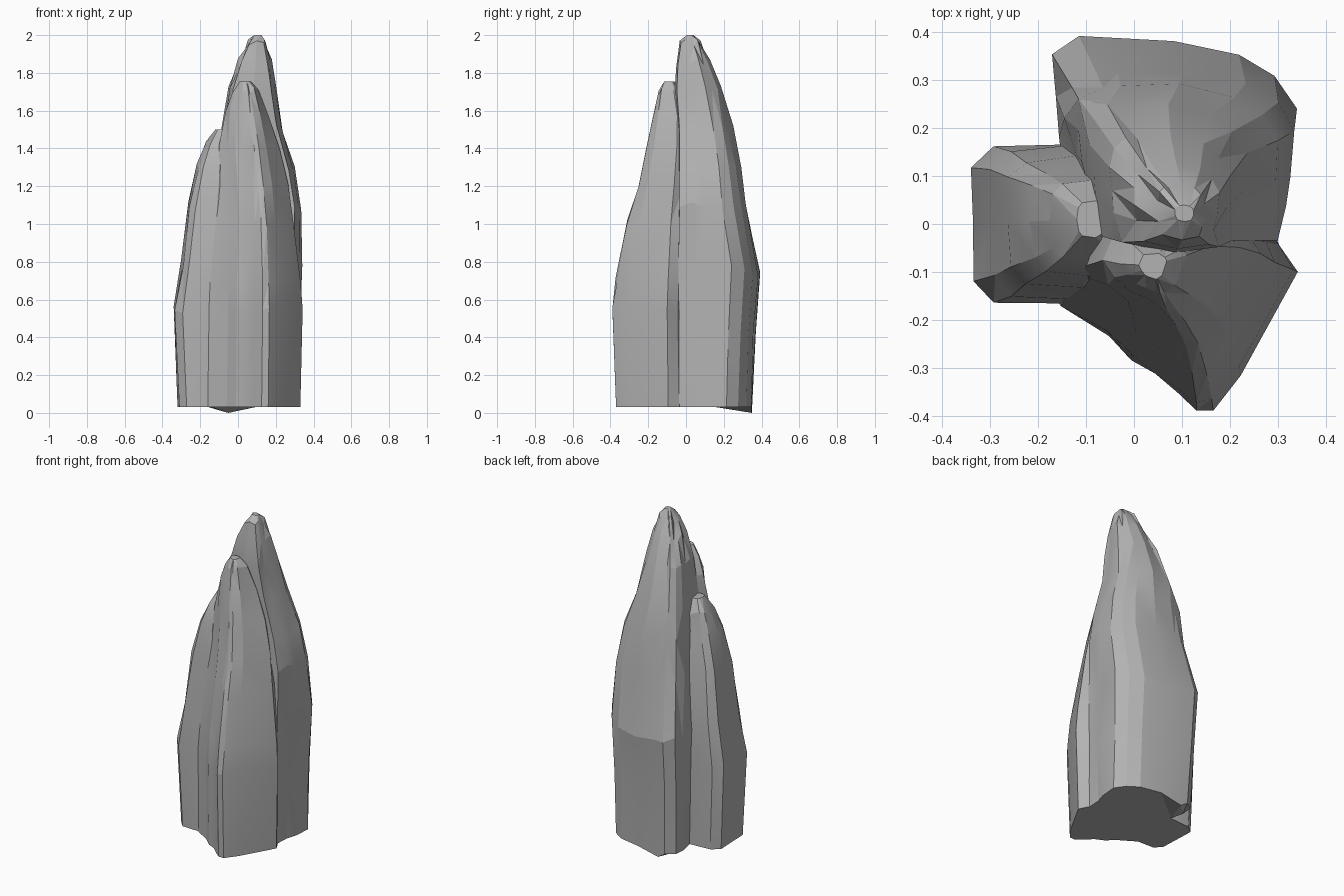
import bpy
import bmesh
import math
import random

random.seed(11)
cube = bpy.data.objects.get("Cube")
if cube:
    bpy.data.objects.remove(cube, do_unlink=True)

# Single grey stone material
stone = bpy.data.materials.new("grey stone")
stone.use_nodes = True
GREY = (0.45, 0.45, 0.45, 1)
stone.diffuse_color = GREY
stone.node_tree.nodes["Principled BSDF"].inputs["Base Color"].default_value = GREY


def spire(name, outline, levels):
    """Loft a rock outline through levels of (z, x min, x max, y min, y max)."""
    xs, ys = zip(*outline)
    unit = [((x - min(xs)) / (max(xs) - min(xs)) * 2 - 1,
             (y - min(ys)) / (max(ys) - min(ys)) * 2 - 1) for x, y in outline]
    bm = bmesh.new()
    rings = []
    top = levels[-1][0]
    for i, (z, x0, x1, y0, y1) in enumerate(levels):
        ring = []
        inner = 0 < i < len(levels) - 1
        for u, v in unit:
            # The outline grows rounder towards the peak
            r = math.hypot(u, v)
            t = 0.7 * (z / top) ** 4
            u, v = u + (u / r - u) * t, v + (v / r - v) * t
            chip = random.uniform(0.955, 1.01) if inner else 1
            x = (x0 + x1) / 2 + u * chip * (x1 - x0) / 2
            y = (y0 + y1) / 2 + v * chip * (y1 - y0) / 2
            dz = random.uniform(-0.03, 0.03) if inner else 0
            # The underside dips at one point of the back edge
            if i == 0 and y > 0.3 and -0.09 < x < 0:
                dz = -z
            ring.append(bm.verts.new((x, y, z + dz)))
        rings.append(ring)
    n = len(unit)
    for low, high in zip(rings, rings[1:]):
        for j in range(n):
            k = (j + 1) % n
            bm.faces.new((low[j], low[k], high[k], high[j]))
    bm.faces.new(rings[0][::-1])
    bm.faces.new(rings[-1])
    bmesh.ops.triangulate(bm, faces=bm.faces[:])
    bmesh.ops.recalc_face_normals(bm, faces=bm.faces[:])
    mesh = bpy.data.meshes.new(name)
    bm.to_mesh(mesh)
    bm.free()
    mesh.materials.append(stone)
    obj = bpy.data.objects.new(name, mesh)
    bpy.context.collection.objects.link(obj)
    bpy.ops.object.select_all(action='DESELECT')
    obj.select_set(True)
    bpy.context.view_layer.objects.active = obj
    bpy.ops.object.shade_smooth_by_angle(angle=math.radians(12))


# Tall main spire at the back
spire("main_spire",
      [(.31, -.05), (.315, .05), (.335, .12), (.345, .24), (.3, .31), (.23, .36),
       (.09, .39), (-.06, .393), (-.11, .395), (-.165, .355), (-.17, .27),
       (-.15, .18), (-.14, .1), (-.13, -.03), (.1, -.05)],
      [(.03, -.155, .33, -.04, .35), (.4, -.17, .335, -.04, .368),
       (.75, -.175, .338, -.045, .393), (1.1, -.145, .345, -.045, .325),
       (1.3, -.125, .31, -.045, .295), (1.5, -.1, .24, -.05, .255),
       (1.7, -.055, .205, -.06, .19), (1.85, -.005, .18, -.055, .13),
       (1.95, .045, .15, -.035, .085), (2, .085, .125, .005, .04)])

# Wedge-shaped spire at the front
spire("front_spire",
      [(.34, -.1), (.31, -.04), (.2, .02), (-.1, .02), (-.15, -.17),
       (-.05, -.235), (0, -.285), (.05, -.31), (.1, -.36), (.135, -.39),
       (.17, -.39), (.225, -.315)],
      [(.03, -.16, .33, -.37, .02), (.55, -.16, .34, -.392, .02),
       (.7, -.155, .335, -.372, .02), (1, -.125, .3, -.315, .02),
       (1.2, -.115, .27, -.255, .02), (1.4, -.105, .225, -.21, .02),
       (1.6, -.07, .165, -.175, .01), (1.7, -.03, .115, -.145, -.03),
       (1.755, .01, .07, -.115, -.06)])

# Short spire beside them
spire("side_spire",
      [(-.05, -.15), (-.05, .15), (-.15, .17), (-.3, .16), (-.35, .12),
       (-.345, 0), (-.34, -.12), (-.3, -.165), (-.15, -.17)],
      [(.03, -.32, -.03, -.16, .16), (.55, -.346, -.03, -.17, .172),
       (.8, -.305, -.03, -.16, .165), (1.1, -.27, -.03, -.135, .145),
       (1.3, -.22, -.03, -.11, .12), (1.42, -.178, -.03, -.08, .095),
       (1.5, -.12, -.06, -.03, .05)])
